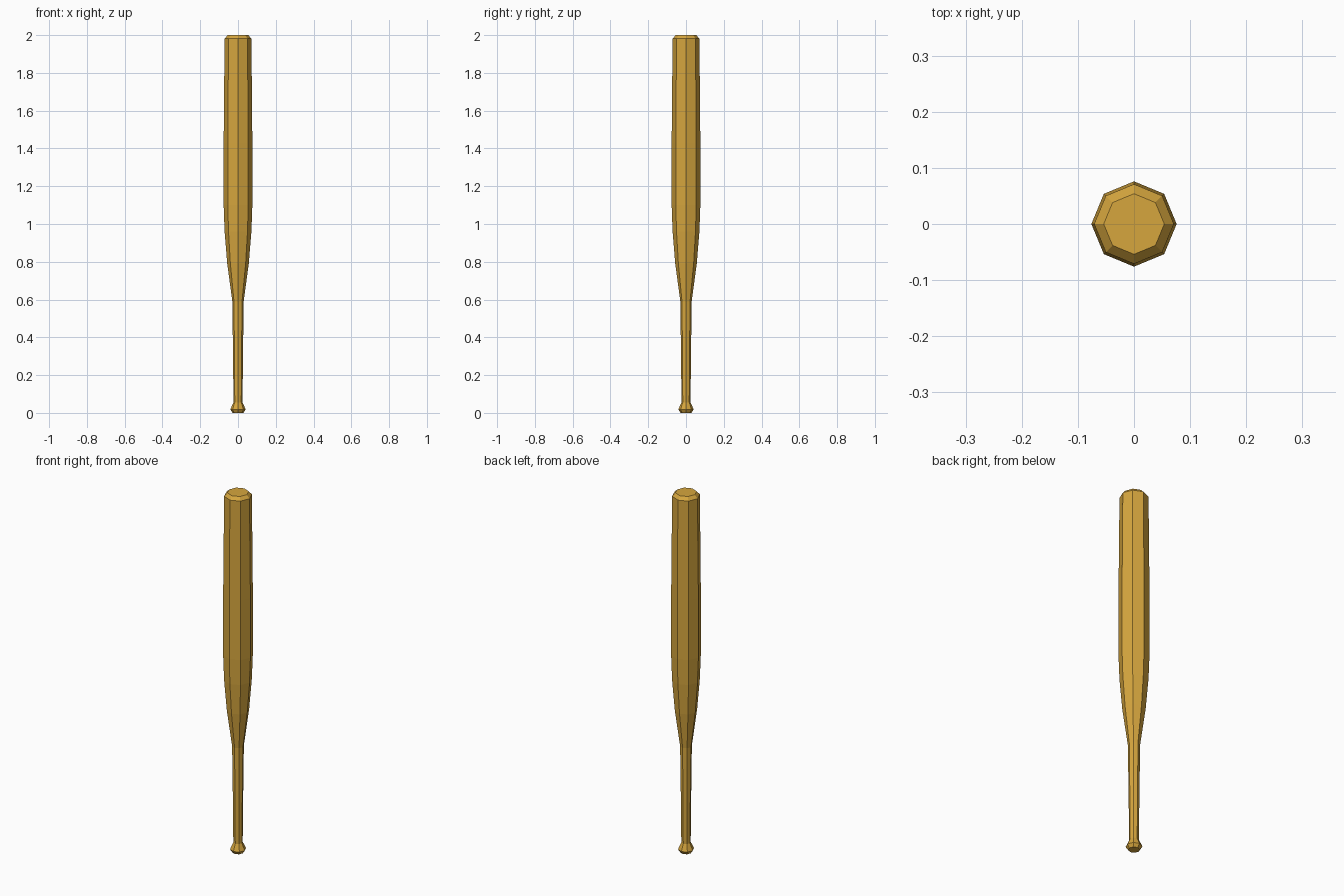
import bpy
import bmesh
from math import cos, sin, tau

cube = bpy.data.objects.get("Cube")
if cube:
    bpy.data.objects.remove(cube, do_unlink=True)

# Wood colour
wood = bpy.data.materials.new("golden_wood")
wood.use_nodes = True
colour = (0.67, 0.38, 0.048, 1)
wood.diffuse_color = colour
wood.node_tree.nodes["Principled BSDF"].inputs["Base Color"].default_value = colour

SIDES = 8


def lathe(name, profile, material):
    """Turn (radius, height) rings into a closed, flat-shaded solid."""
    bm = bmesh.new()
    rings = [[bm.verts.new((r * cos(tau * i / SIDES), r * sin(tau * i / SIDES), z))
              for i in range(SIDES)] for r, z in profile]
    for low, high in zip(rings, rings[1:]):
        for i in range(SIDES):
            j = (i + 1) % SIDES
            bm.faces.new((low[i], low[j], high[j], high[i]))
    bm.faces.new(rings[0][::-1])
    bm.faces.new(rings[-1])
    mesh = bpy.data.meshes.new(name)
    bm.to_mesh(mesh)
    bm.free()
    mesh.materials.append(material)
    obj = bpy.data.objects.new(name, mesh)
    bpy.context.collection.objects.link(obj)
    return obj


# Knob, handle, taper, barrel and bevelled tip in one continuous profile
knob = [(0.029, 0), (0.041, 0.018), (0.024, 0.055)]
handle = [(0.026, 0.27), (0.03, 0.59)]
taper = [(0.057, 0.79), (0.071, 0.96)]
barrel = [(0.076, 1.1), (0.076, 1.43), (0.071, 1.982)]
tip = [(0.054, 2)]
lathe("bat", knob + handle + taper + barrel + tip, wood)
